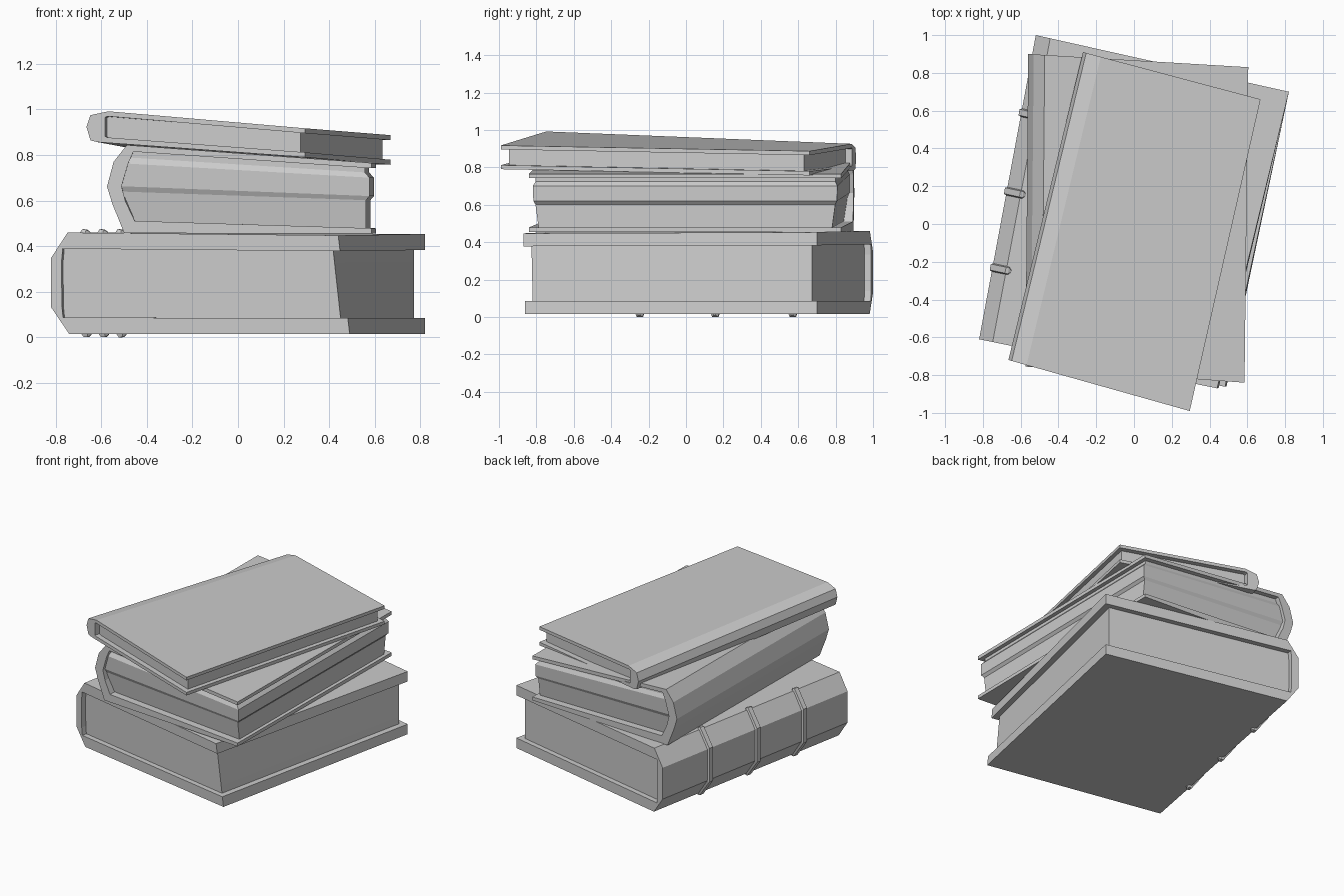
import bpy, bmesh
from mathutils import Vector

if "Cube" in bpy.data.objects:
    bpy.data.objects.remove(bpy.data.objects["Cube"])


def place(box, u, v, w):
    """Map book coordinates (spine-fore edge, tail-head, bottom-top) into 8 corners."""
    c = [Vector(p) for p in box]
    lo = c[0].lerp(c[1], u).lerp(c[3].lerp(c[2], u), v)
    hi = c[4].lerp(c[5], u).lerp(c[7].lerp(c[6], u), v)
    return lo.lerp(hi, w)


def finish(bm, name):
    bmesh.ops.recalc_face_normals(bm, faces=bm.faces[:])
    me = bpy.data.meshes.new(name)
    bm.to_mesh(me)
    bm.free()
    bpy.context.collection.objects.link(bpy.data.objects.new(name, me))


def strip_solid(name, box, a, b, insets):
    """Extrude the strip between (u, w) lines a and b from tail to head."""
    bm = bmesh.new()
    n = len(a)
    loop = a + b[::-1]
    ins = insets + insets[::-1]
    ends = [[bm.verts.new(place(box, u, i if s == 0 else 1 - i, w))
             for (u, w), i in zip(loop, ins)] for s in (0, 1)]
    m = 2 * n
    for i in range(m):
        j = (i + 1) % m
        bm.faces.new((ends[0][i], ends[0][j], ends[1][j], ends[1][i]))
    for e in ends:
        for i in range(n - 1):
            bm.faces.new((e[i], e[i + 1], e[m - 2 - i], e[m - 1 - i]))
    finish(bm, name)


def cover(name, box, outer, inner, t):
    a = [(1, 1)] + outer + [(1, 0)]
    b = [(1, 1 - t)] + inner + [(1, t)]
    strip_solid(name, box, a, b, [0] * len(a))


def band(name, box, path, v0):
    """Raised spine band with a tapered section and pointed ends."""
    bm = bmesh.new()
    rings = []
    for (u, w), (u2, w2), h in path:
        rings.append([bm.verts.new(place(box, *p)) for p in (
            (u, v0 - h, w), (u2, v0 - h * .7, w2),
            (u2, v0 + h * .7, w2), (u, v0 + h, w))])
    for r, s in zip(rings, rings[1:]):
        for i in range(4):
            j = (i + 1) % 4
            bm.faces.new((r[i], r[j], s[j], s[i]))
    bm.faces.new(rings[0])
    bm.faces.new(rings[-1])
    finish(bm, name)


# Bottom book: thick boards and a bevelled spine
box = [(-.82, -.61, .015), (.49, -.86, .015), (.82, .70, .015), (-.52, 1.0, .015),
       (-.82, -.61, .46), (.44, -.87, .447), (.82, .70, .453), (-.52, 1.0, .46)]
outer = [(.057, 1), (0, .75), (0, .26), (.06, 0)]
inner = [(.04, .84), (.036, .72), (.036, .28), (.04, .16)]
cover("bottom_book_cover", box, outer, inner, .16)
strip_solid("bottom_book_pages", box, [(.04, .84), (.036, .72), (.036, .28), (.04, .16)],
            [(.97, .84), (.97, .72), (.97, .28), (.97, .16)], [.022] * 4)
# Raised bands on its spine
path = [((.078, .98), (.078, 1.01), .004), ((.066, .99), (.066, 1.03), .014),
        ((.057, .99), (.054, 1.034), .014), ((.002, .75), (-.009, .77), .014),
        ((.002, .26), (-.009, .24), .014), ((.06, .01), (.057, -.034), .014),
        ((.07, .01), (.07, -.034), .014), ((.08, .02), (.08, -.01), .004)]
for k, v0 in enumerate((.236, .487, .745)):
    band(f"spine_band_{k + 1}", box, path, v0)

# Middle book: thin boards, rounded spine, stepped page block
box = [(-.575, -.755, .457), (.585, -.84, .455), (.605, .83, .455), (-.56, .90, .457),
       (-.575, -.755, .85), (.585, -.84, .765), (.605, .83, .765), (-.56, .90, .85)]
outer = [(.075, 1), (.025, .8), (0, .52), (.02, .33), (.065, 0)]
inner = [(.10, .93), (.08, .79), (.055, .53), (.07, .36), (.105, .14)]
cover("middle_book_cover", box, outer, inner, .075)
strip_solid("middle_book_pages", box,
            [(.10, .93), (.09, .86), (.08, .79), (.055, .53), (.057, .47), (.105, .14)],
            [(.975, .93), (.975, .86), (.993, .79), (.993, .53), (.98, .47), (.98, .075)],
            [.02, .02, .012, .014, .02, .03])

# Top book: thin and tilted
box = [(-.665, -.72, .86), (.295, -.99, .79), (.67, .66, .757), (-.27, .91, .785),
       (-.665, -.72, 1.0), (.295, -.99, .917), (.67, .66, .887), (-.27, .91, .93)]
outer = [(.10, 1), (.018, .83), (0, .45), (.018, .04), (.05, 0)]
inner = [(.095, .84), (.085, .8), (.085, .48), (.085, .2), (.095, .17)]
cover("top_book_cover", box, outer, inner, .17)
strip_solid("top_book_pages", box, [(.08, .84), (.08, .16)],
            [(.97, .84), (.97, .16)], [.022] * 2)
